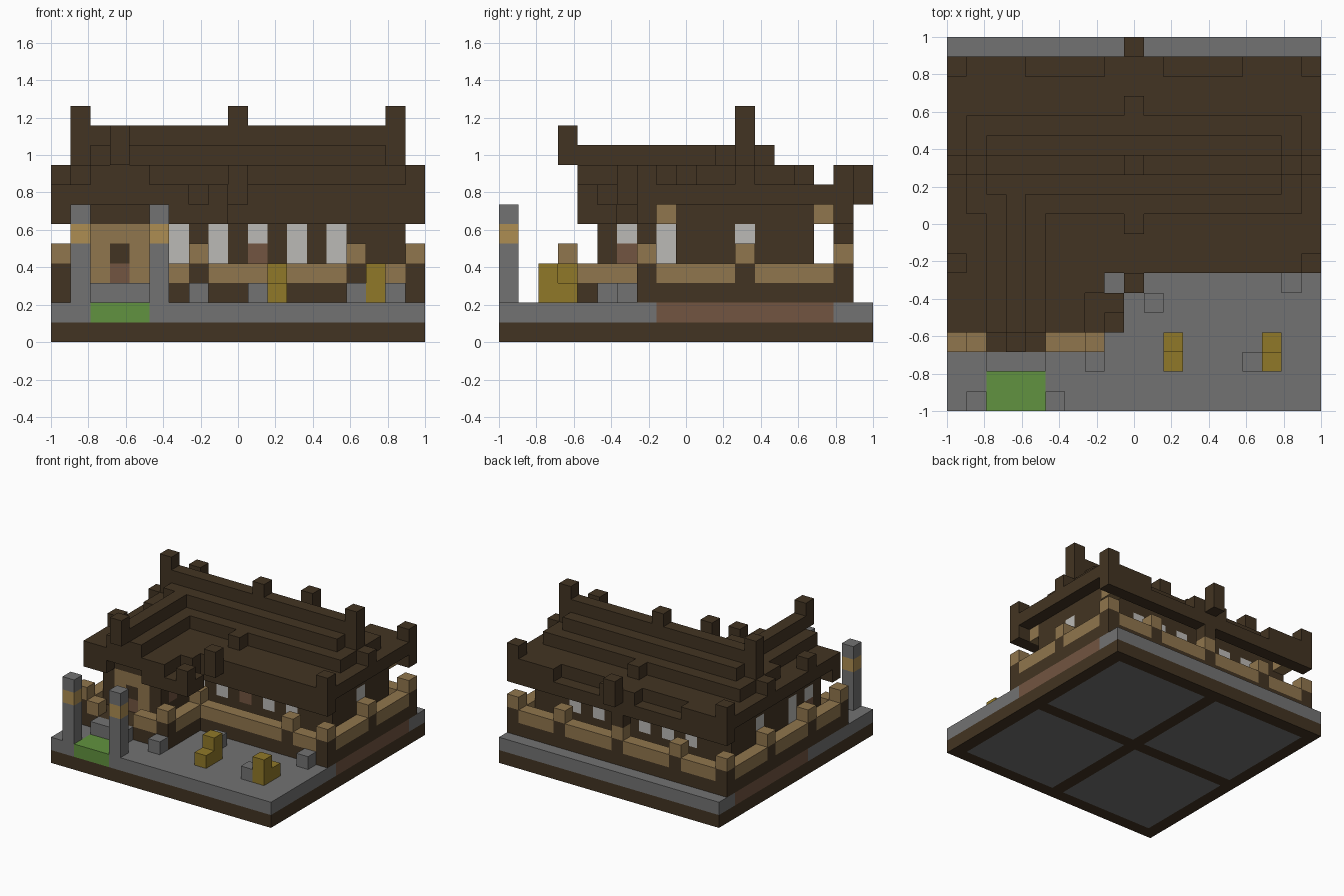
import bpy, bmesh
from mathutils import Vector

cube = bpy.data.objects.get("Cube")
if cube:
    bpy.data.objects.remove(cube)

CELLS = 19
U = 2 / CELLS


def material(name, rgb):
    mat = bpy.data.materials.new(name)
    mat.use_nodes = True
    colour = (*rgb, 1)
    mat.diffuse_color = colour
    mat.node_tree.nodes["Principled BSDF"].inputs["Base Color"].default_value = colour
    return mat


timber = material("dark timber", (.055, .034, .016))
stone = material("grey stone", (.17, .17, .17))
plank = material("tan plank", (.28, .18, .075))
band = material("golden band", (.42, .27, .085))
grass = material("green grass", (.12, .29, .05))
brick = material("brown brick", (.17, .09, .052))
paper = material("pale paper", (.5, .49, .47))
gold = material("dull gold", (.28, .19, .022))


def build(name, mat, *boxes):
    """One object made of boxes; each is x, y, z start then x, y, z end, in cells."""
    bm = bmesh.new()
    for x0, y0, z0, x1, y1, z1 in boxes:
        size = Vector((x1 - x0, y1 - y0, z1 - z0)) * U
        mid = Vector((x0 + x1 - CELLS, y0 + y1 - CELLS, z0 + z1)) * U / 2
        corners = bmesh.ops.create_cube(bm, size=1)["verts"]
        for v in corners:
            v.co = Vector(a * b for a, b in zip(v.co, size)) + mid
    mesh = bpy.data.meshes.new(name)
    bm.to_mesh(mesh)
    bm.free()
    mesh.materials.append(mat)
    obj = bpy.data.objects.new(name, mesh)
    bpy.context.collection.objects.link(obj)
    return obj


def cell(x, y, z, top=None):
    return (x, y, z, x + 1, y + 1, top or z + 1)


# Base: timber frame with four stone panels
build("base_frame", timber,
      *[(0, y, 0, 19, y + 1, 1) for y in (0, 9, 18)],
      *[(x, y, 0, x + 1, y + 8, 1) for x in (0, 9, 18) for y in (1, 10)])
build("base_panels", stone, *[(x, y, 0, x + 8, y + 8, 1) for x in (1, 10) for y in (1, 10)])

# Ground slab with brick sides and a lawn strip
build("ground_slab", stone, (0, 0, 1, 2, 2, 2), (5, 0, 1, 19, 2, 2), (0, 2, 1, 19, 8, 2),
      (1, 8, 1, 18, 17, 2), (0, 17, 1, 19, 19, 2))
build("brick_edges", brick, (0, 8, 1, 1, 17, 2), (18, 8, 1, 19, 17, 2))
build("lawn", grass, (2, 0, 1, 5, 2, 2))
build("entry_step", stone, (2, 2, 2, 5, 3, 3))

# Gate pillars
for side, x in (("right", 1), ("left", 5)):
    build(f"{side}_gate_pillar", stone, cell(x, 0, 2, 5), cell(x, 0, 6))
    build(f"{side}_gate_band", band, cell(x, 0, 5))

# Garden stones and gold ornaments
build("garden_stones", stone, *[cell(x, y, 2) for x, y in ((7, 2), (10, 5), (17, 6), (15, 2))])
build("gold_ornaments", gold, cell(11, 2, 2), cell(11, 3, 2, 4), cell(16, 2, 2, 4), cell(16, 3, 2))

# Raised floor
build("floor", timber, (0, 7, 2, 19, 18, 3), (0, 3, 2, 8, 7, 3))

# Railing: each run goes round the floor edge, posts where listed
path = [(x, 3) for x in (0, 1, 5, 6, 7)] + [(7, y) for y in range(4, 8)]
path += [(x, 7) for x in range(8, 19)] + [(18, y) for y in range(8, 18)]
path += [(x, 17) for x in range(18)] + [(0, y) for y in range(4, 17)]
posts = {(0, 3), (7, 3), (7, 7), (15, 7), (18, 7), (18, 12), (0, 7), (0, 12)}
posts |= {(x, 17) for x in (0, 4, 9, 14, 18)}
build("rail_planks", plank, *[cell(x, y, 3) for x, y in path if (x, y) not in posts])
build("rail_posts", timber, *[cell(x, y, 3) for x, y in posts])
build("post_caps", plank, *[cell(x, y, 4) for x, y in posts])

# House walls, as columns with paper panes between them
main = [(x, y) for x in range(1, 18) for y in (9, 15)]
main += [(x, y) for x in (1, 17) for y in range(10, 15)]
wing = [(x, y) for x in (1, 5) for y in range(5, 9)]
panes = {(x, 9) for x in (6, 8, 12, 14)} | {(x, 15) for x in (4, 6, 8, 10, 12, 14)}
panes |= {(1, 12), (17, 12)} | {(x, y) for x in (1, 5) for y in (6, 8)}
brick_panes = {(10, 9), (5, 6), (1, 6)}
glazed = panes | brick_panes
walls = main + wing
build("wall_columns", timber, *[cell(x, y, 3, 7) for x, y in walls if (x, y) not in glazed],
      *[cell(x, y, z) for x, y in glazed for z in (3, 6)])
build("paper_panes", paper, *[cell(x, y, 4, 6) for x, y in panes - brick_panes],
      *[cell(x, y, 5) for x, y in brick_panes])
build("brick_panes", brick, *[cell(x, y, 4) for x, y in brick_panes])

# Wing doorway
build("door_surround", plank, cell(2, 5, 3, 6), cell(4, 5, 3, 6), cell(3, 5, 5))
build("door_sill", brick, cell(3, 5, 3))
build("door_panel", timber, cell(3, 5, 4), (2, 5, 6, 5, 6, 7))

# Brackets under the eaves
build("eave_brackets", plank, *[cell(x, y, 6) for x in (1, 17) for y in (8, 16)])

# Main roof tiers with lowered eave rows
build("main_roof", timber, (0, 8, 7, 19, 17, 8), (1, 10, 8, 18, 15, 9),
      (2, 11, 9, 17, 14, 10), (2, 12, 10, 17, 13, 11))
build("main_eaves", timber, (8, 7, 6, 19, 8, 8), (0, 17, 6, 19, 18, 7),
      *[(a, 17, 7, b, 18, 8) for a, b in ((0, 4), (8, 11), (15, 19))])
build("back_column", timber, cell(9, 17, 5, 7))

# Wing roof tiers with flared corner
build("wing_roof", timber, (0, 4, 7, 7, 9, 8), (2, 4, 8, 5, 10, 9), (3, 4, 9, 4, 11, 10))
build("wing_eaves", timber, (0, 4, 6, 2, 5, 7), (5, 4, 6, 8, 7, 7), (8, 4, 6, 9, 6, 7),
      cell(8, 4, 7), (7, 6, 7, 8, 8, 8))

# Ridge finials and upturned blocks
build("ridge_finials", timber, cell(1, 12, 9, 12), cell(17, 12, 9, 12), cell(9, 12, 11),
      cell(3, 3, 9, 11))
build("roof_bumps", timber, cell(0, 17, 8), cell(18, 17, 8), cell(9, 18, 7, 9),
      cell(9, 15, 8), cell(9, 9, 8), cell(9, 6, 7, 9), cell(0, 12, 8), cell(18, 12, 8),
      cell(0, 7, 8), cell(18, 7, 8))
